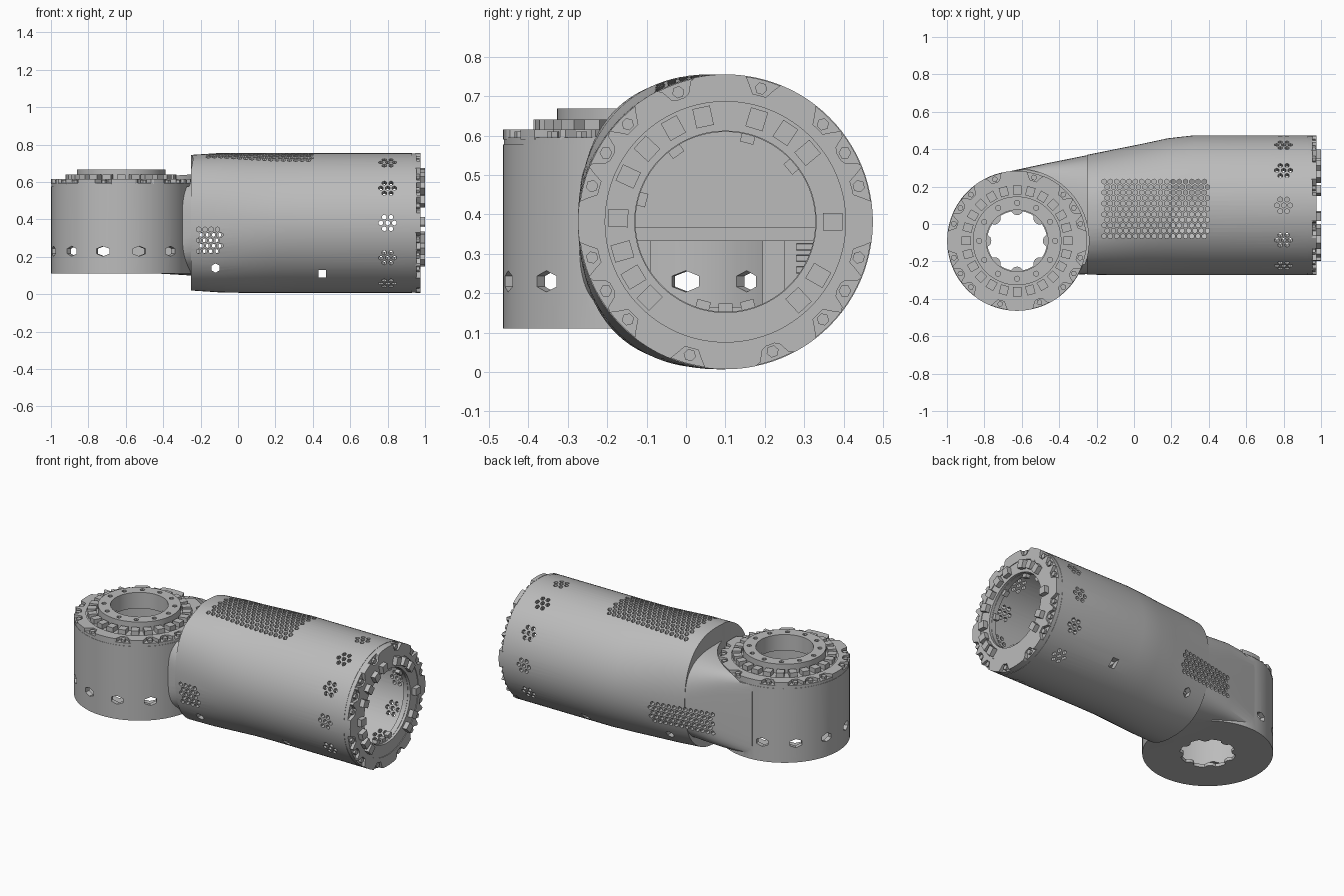
import bpy, bmesh
from math import sin, cos, pi, radians, copysign
from mathutils import Matrix, Vector

if "Cube" in bpy.data.objects:
    bpy.data.objects.remove(bpy.data.objects["Cube"])

grey = bpy.data.materials.new("machined grey")
grey.use_nodes = True
grey.diffuse_color = (0.5, 0.5, 0.5, 1)
grey.node_tree.nodes["Principled BSDF"].inputs["Base Color"].default_value = (0.5, 0.5, 0.5, 1)

T = Matrix.Translation
CUP = Vector((-0.625, -0.09, 0))       # vertical joint axis
TUBE = Vector((0, 0.1, 0.381))         # horizontal joint axis
R = 0.374


def finish(name, bm):
    bmesh.ops.recalc_face_normals(bm, faces=bm.faces)
    me = bpy.data.meshes.new(name)
    bm.to_mesh(me)
    bm.free()
    me.materials.append(grey)
    ob = bpy.data.objects.new(name, me)
    bpy.context.collection.objects.link(ob)
    return ob


def prism(bm, r, depth, matrix, segs=6):
    bmesh.ops.create_cone(bm, cap_ends=True, segments=segs, radius1=r, radius2=r,
                          depth=depth, matrix=matrix)


def cylinder(name, r, z0, z1, centre, segs=96):
    bm = bmesh.new()
    prism(bm, r, z1 - z0, T(centre + Vector((0, 0, (z0 + z1) / 2))), segs)
    return finish(name, bm)


def box(bm, centre, size, rot=Matrix()):
    bmesh.ops.create_cube(bm, size=1, matrix=T(centre) @ rot @ Matrix.Diagonal((*size, 1)))


def loft(name, sections, inset=0, n=96):
    """Skin superellipse sections (x, y0, y1, z0, z1, exponent)."""
    bm = bmesh.new()
    rings = []
    for x, y0, y1, z0, z1, e in sections:
        ring = []
        for i in range(n):
            a = 2 * pi * i / n
            c, s = [copysign(abs(v) ** (2 / e), v) for v in (cos(a), sin(a))]
            ring.append(bm.verts.new((x, (y0 + y1) / 2 + c * ((y1 - y0) / 2 - inset),
                                      (z0 + z1) / 2 + s * ((z1 - z0) / 2 - inset))))
        rings.append(ring)
    for p, q in zip(rings, rings[1:]):
        for i in range(n):
            j = (i + 1) % n
            bm.faces.new((p[i], p[j], q[j], q[i]))
    bm.faces.new(rings[0])
    bm.faces.new(rings[-1])
    return finish(name, bm)


def annulus(bm, r_in, r_out, z0, z1, n=180):
    """Ring plate whose radii are functions of the angle."""
    cols = []
    for i in range(n):
        a = 2 * pi * i / n
        cols.append([bm.verts.new((r * cos(a), r * sin(a), z)) for r, z in
                     ((r_in(a), z0), (r_out(a), z0), (r_out(a), z1), (r_in(a), z1))])
    for p, q in zip(cols, cols[1:] + cols[:1]):
        for k in range(4):
            m = (k + 1) % 4
            bm.faces.new((p[k], p[m], q[m], q[k]))


def boolean(ob, cutter, op="DIFFERENCE"):
    mod = ob.modifiers.new(op, "BOOLEAN")
    mod.operation, mod.solver, mod.object = op, "EXACT", cutter
    bpy.context.view_layer.objects.active = ob
    bpy.ops.object.modifier_apply(modifier=mod.name)
    bpy.data.objects.remove(cutter)


# Housing: tube, cup and the neck that joins them
tube = [(-0.25, -0.27, 0.37, 0.02, 0.745, 2.4), (-0.1, -0.274, 0.4, 0.01, 0.755, 2.2),
        (0.05, -0.274, 0.43, 0.007, 0.755, 2.06), (0.18, -0.274, 0.458, 0.007, 0.755, 2),
        (0.32, -0.274, 0.474, 0.007, 0.755, 2), (0.93, -0.274, 0.474, 0.007, 0.755, 2)]
neck = [(-0.66, -0.25, 0.283, 0.112, 0.62, 10), (-0.45, -0.28, 0.328, 0.112, 0.63, 6),
        (-0.25, -0.268, 0.368, 0.1, 0.64, 3), (-0.16, -0.255, 0.37, 0.09, 0.64, 2.6)]
housing = loft("housing", tube)
boolean(housing, loft("neck", neck), "UNION")
boolean(housing, cylinder("cup", R, 0.11, 0.6, CUP), "UNION")
boolean(housing, cylinder("flange_clearance", 0.384, 0.577, 0.9, CUP))
boolean(housing, cylinder("cup_cavity", 0.345, 0.13, 0.8, CUP))
cavity = [(-0.21, *tube[0][1:])] + tube[1:-1] + [(0.97, *tube[-1][1:])]
boolean(housing, loft("tube_cavity", cavity, 0.03))

# Cable passage, scalloped floor hole
bm = bmesh.new()
box(bm, (-0.28, 0.08, 0.25), (0.3, 0.34, 0.17))
boolean(housing, finish("passage", bm))
bm = bmesh.new()
rim = []
for i in range(96):
    a = 2 * pi * i / 96
    r = 0.16 - 0.022 * max(0, cos(8 * a)) ** 0.5
    rim.append(bm.verts.new(CUP + Vector((r * cos(a), r * sin(a), 0.05))))
up = bmesh.ops.extrude_face_region(bm, geom=[bm.faces.new(rim)])["geom"]
bmesh.ops.translate(bm, vec=(0, 0, 0.12), verts=[v for v in up if isinstance(v, bmesh.types.BMVert)])
boolean(housing, finish("floor_hole", bm))

# Vent holes, side ports and cup slots
bm = bmesh.new()
ALONG_Y = Matrix.Rotation(pi / 2, 4, "X")
STEP, HOLE = 0.0335, 0.0135


def patch(x0, v0, cols, rows, place):
    for i in range(cols):
        for j in range(rows):
            place(x0 + (i + 0.5 * (j % 2)) * STEP, v0 + j * STEP * 0.87)


patch(-0.16, -0.065, 17, 11, lambda x, y: prism(bm, HOLE, 0.25, T((x, y, 0.72))))
patch(-0.21, 0.23, 4, 5, lambda x, z: prism(bm, HOLE, 0.25, T((x, -0.24, z)) @ ALONG_Y))
patch(-0.42, 0.23, 12, 5, lambda x, z: prism(bm, HOLE, 0.16, T((x, 0.36, z)) @ ALONG_Y))
for deg in range(-60, 241, 30):
    spin = T(TUBE) @ Matrix.Rotation(radians(deg - 90), 4, "X")
    for k in range(7):
        d = 0.036 if k else 0
        prism(bm, HOLE, 0.14, spin @ T((0.8 + d * cos(k * pi / 3), d * sin(k * pi / 3), 0.36)))
prism(bm, 0.025, 1.2, T((-0.12, 0.1, 0.14)) @ ALONG_Y)
prism(bm, 0.029, 1.2, T((0.45, 0.1, 0.11)) @ ALONG_Y @ Matrix.Rotation(pi / 4, 4, "Z"), 4)
for deg in range(105, 316, 30):
    spin = T(CUP + Vector((0, 0, 0.23))) @ Matrix.Rotation(radians(deg), 4, "Z")
    prism(bm, 0.027, 0.14, spin @ T((0.36, 0, 0)) @ Matrix.Rotation(pi / 2, 4, "Y")
          @ Matrix.Diagonal((1, 1.5, 1, 1)) @ Matrix.Rotation(pi / 2, 4, "Z"))
boolean(housing, finish("holes", bm))

# Bolted flanges
BOLTS = [s + b for s in (0, 180) for b in (-70, -45, -30, -15, 15, 30, 45, 75)]


def toothed(a):
    gap = min(abs((a * 180 / pi - b + 180) % 360 - 180) for b in BOLTS)
    return 0.332 + (R - 0.332) * min(1, max(0, (gap - 3.5) / 3))


def flange(prefix, matrix, hole, pads):
    def place(part, bm):
        bm.transform(matrix)
        return finish(prefix + part, bm)

    bm = bmesh.new()
    annulus(bm, lambda a: hole, lambda a: R - 0.002, 0, 0.03)
    place("_flange", bm)
    bm = bmesh.new()
    annulus(bm, lambda a: 0.305, toothed, 0.025, 0.05)
    annulus(bm, lambda a: hole + 0.002, lambda a: 0.306, 0.025, 0.046)
    place("_toothed_ring", bm)
    bm = bmesh.new()
    for deg in BOLTS:
        prism(bm, 0.016, 0.03, Matrix.Rotation(radians(deg), 4, "Z") @ T((0.35, 0, 0.03)))
    place("_bolts", bm)
    bm = bmesh.new()
    for deg in pads:
        spin = Matrix.Rotation(radians(deg), 4, "Z")
        box(bm, spin @ Vector((0.272, 0, 0.055)), (0.05, 0.045, 0.04), spin)
    place("_pads", bm)


to_x = Matrix(((0, 0, 1, 0.925), (1, 0, 0, TUBE.y), (0, 1, 0, TUBE.z), (0, 0, 0, 1)))
end_pads = [-47, -30, 0, 40, 56, 73, 102, 119, 137, 155, 178, 196, 211, 225]
flange("end", to_x, 0.228, end_pads)
flange("cup", T(CUP + Vector((0, 0, 0.565))), 0.17, range(0, 360, 15))

# Lugs inside the end opening
bm = bmesh.new()
for deg in (40, 75, 125, 165, 255, 270, 285):
    spin = Matrix.Rotation(radians(deg), 4, "Z")
    box(bm, spin @ Vector((0.222, 0, 0.01)), (0.03, 0.035, 0.03), spin)
bm.transform(to_x)
finish("end_lugs", bm)

# Raised collar with screw holes
bm = bmesh.new()
annulus(bm, lambda a: 0.165, lambda a: 0.237, 0.58, 0.668)
bm.transform(T(CUP))
collar = finish("cup_collar", bm)
bm = bmesh.new()
for k in range(12):
    spin = Matrix.Rotation(k * pi / 6, 4, "Z")
    prism(bm, 0.014, 0.06, T(CUP) @ spin @ T((0.203, 0, 0.67)), 8)
boolean(collar, finish("screw_holes", bm))

# Shelf inside the tube
bm = bmesh.new()
box(bm, (-0.02, 0.07, 0.35), (0.44, 0.56, 0.035))
finish("inner_shelf", bm)

for ob in bpy.context.collection.objects:
    ob.select_set(ob.type == "MESH")
bpy.context.view_layer.objects.active = housing
bpy.ops.object.shade_smooth_by_angle(angle=radians(30))
